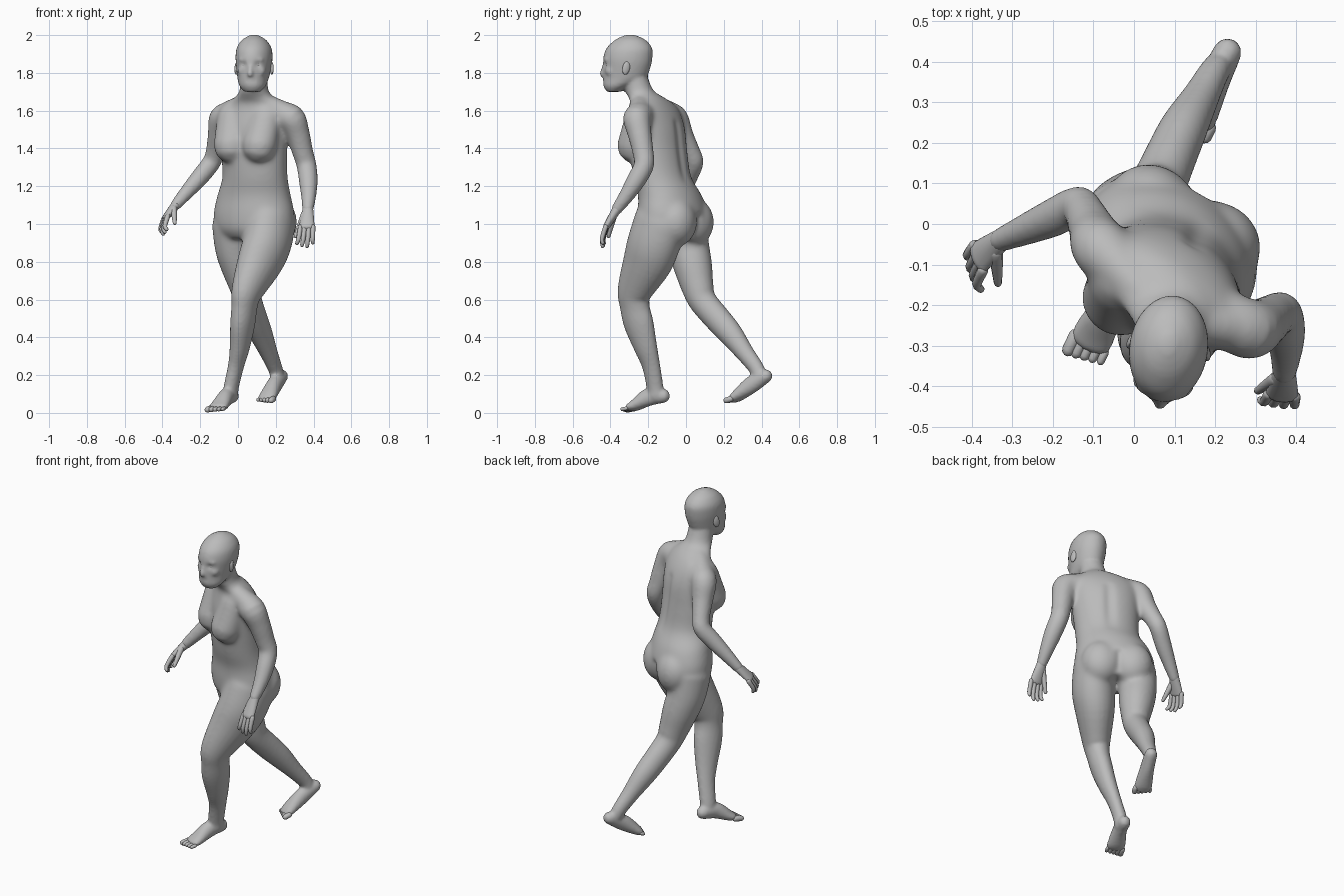
import bpy, bmesh, math
from mathutils import Vector, Matrix

if "Cube" in bpy.data.objects:
    bpy.data.objects.remove(bpy.data.objects["Cube"])

GREY = (0.5, 0.5, 0.5, 1)
skin = bpy.data.materials.new("plain_grey")
skin.use_nodes = True
skin.diffuse_color = GREY
bsdf = skin.node_tree.nodes["Principled BSDF"]
bsdf.inputs["Base Color"].default_value = GREY
bsdf.inputs["Roughness"].default_value = 0.7

# The trunk and limbs are turned to one side; the head looks nearly ahead
YAW = Matrix.Rotation(math.radians(-30), 3, 'Z')
HEAD_YAW = Matrix.Rotation(math.radians(-9), 3, 'Z')
LEFT, FRONT = YAW @ Vector((1, 0, 0)), YAW @ Vector((0, -1, 0))
HEAD_LEFT = HEAD_YAW @ Vector((1, 0, 0))
HEAD_FRONT = HEAD_YAW @ Vector((0, -1, 0))


def refine(rows, steps):
    """Catmull-Rom subdivision of section rows."""
    out = []
    for i in range(len(rows) - 1):
        p0, p1 = rows[max(i - 1, 0)], rows[i]
        p2, p3 = rows[i + 1], rows[min(i + 2, len(rows) - 1)]
        for k in range(steps):
            t = k / steps
            out.append([b + t * (c - a) / 2
                        + t * t * (a - 2.5 * b + 2 * c - d / 2)
                        + t ** 3 * (1.5 * (b - c) + (d - a) / 2)
                        for a, b, c, d in zip(p0, p1, p2, p3)])
    return out + [list(rows[-1])]


def loft(bm, rows, ref=LEFT, level=False, sides=24, steps=4):
    """Skin ellipses given as (x, y, z, half width[, half depth])."""
    rows = refine([tuple(r) if len(r) == 5 else tuple(r) + (r[3],) for r in rows], steps)
    if not level:
        # round both ends
        for end, nxt in ((0, 1), (-1, -2)):
            p = Vector(rows[end][:3])
            a, b = rows[end][3:]
            t = (p - Vector(rows[nxt][:3])).normalized()
            for d, s in ((0.6, 0.8), (0.95, 0.3)):
                row = list(p + t * min(a, b) * d) + [a * s, b * s]
                rows.insert(0 if end == 0 else len(rows), row)
    pts = [Vector(r[:3]) for r in rows]
    rings = []
    for i, r in enumerate(rows):
        t = pts[min(i + 1, len(pts) - 1)] - pts[max(i - 1, 0)]
        t = Vector((0, 0, 1)) if level else t.normalized()
        s = (ref - t * ref.dot(t)).normalized()
        d = t.cross(s)
        rings.append([bm.verts.new(pts[i] + s * r[3] * math.cos(q) + d * r[4] * math.sin(q))
                      for q in (2 * math.pi * k / sides for k in range(sides))])
    for u, v in zip(rings, rings[1:]):
        for k in range(sides):
            j = (k + 1) % sides
            bm.faces.new((u[k], u[j], v[j], v[k]))
    bm.faces.new(rings[0][::-1])
    bm.faces.new(rings[-1])


def ball(bm, centre, size, rot=YAW):
    m = Matrix.Translation(centre) @ rot.to_4x4() @ Matrix.Diagonal((*size, 1))
    bmesh.ops.create_uvsphere(bm, u_segments=24, v_segments=16, radius=1, matrix=m)


def finish(bm, name):
    bmesh.ops.recalc_face_normals(bm, faces=bm.faces[:])
    me = bpy.data.meshes.new(name)
    bm.to_mesh(me)
    bm.free()
    ob = bpy.data.objects.new(name, me)
    me.materials.append(skin)
    bpy.context.scene.collection.objects.link(ob)
    me.shade_smooth()
    return ob


body = bmesh.new()
# Trunk and neck
loft(body, [(.085, -.07, .92, .17, .12), (.085, -.07, .97, .212, .158),
            (.085, -.07, 1.05, .228, .168), (.085, -.085, 1.15, .207, .155),
            (.09, -.125, 1.25, .182, .142), (.085, -.145, 1.38, .187, .139),
            (.085, -.155, 1.5, .195, .132), (.088, -.165, 1.58, .198, .112),
            (.088, -.18, 1.635, .172, .092), (.087, -.21, 1.67, .112, .087),
            (.085, -.25, 1.71, .076, .076), (.085, -.28, 1.8, .07, .07)], level=True, sides=32)
trunk = Vector((.085, -.15, 1.41))
hips = Vector((.085, -.07, 1.01))
for side in (-1, 1):
    # chest sloping from the collar bone, and seat
    bust = trunk + FRONT * .095 + LEFT * side * .086
    collar = trunk + FRONT * .05 + LEFT * side * .1 + Vector((0, 0, .165))
    loft(body, [(*collar, .085, .075), (*collar.lerp(bust, .6), .092, .083),
                (*bust, .094, .09)])
    ball(body, hips - FRONT * .075 + LEFT * side * .09, (.115, .105, .13))
# Slope from neck to shoulders
for x, y in ((.245, -.25), (-.055, -.085)):
    loft(body, [(.085, -.235, 1.665, .05), (x, y, 1.583, .065)], HEAD_FRONT)
# Forward and trailing legs
loft(body, [(.18, -.13, 1.02, .12, .15), (.155, -.17, .9, .122, .147),
            (.115, -.205, .8, .112, .137), (.05, -.27, .65, .08, .098),
            (.035, -.272, .57, .065, .083), (.025, -.25, .47, .06, .084),
            (.01, -.215, .35, .05, .066), (-.01, -.185, .25, .04, .051),
            (-.035, -.165, .14, .038, .047), (-.04, -.16, .09, .038, .046)])
loft(body, [(-.02, -.01, 1, .117, .122), (-.015, .013, .88, .108, .112),
            (.01, .036, .78, .1, .104), (.04, .063, .66, .08, .086),
            (.057, .09, .59, .07, .075), (.09, .165, .5, .064, .072),
            (.122, .235, .42, .059, .066), (.163, .31, .32, .046, .05),
            (.195, .37, .24, .038, .042), (.208, .387, .2, .036, .04)])
# Feet
loft(body, [(-.03, -.12, .09, .036, .038), (-.06, -.195, .085, .04, .048),
            (-.095, -.265, .042, .052, .032), (-.108, -.293, .03, .052, .022)])
loft(body, [(.23, .423, .195, .036, .036), (.195, .348, .15, .04, .046),
            (.16, .275, .092, .05, .032), (.148, .252, .074, .05, .022)])
# Arms
loft(body, [(.22, -.23, 1.575, .07), (.28, -.258, 1.56, .075), (.315, -.245, 1.48, .064),
            (.342, -.227, 1.38, .056), (.362, -.223, 1.31, .053), (.372, -.265, 1.23, .05),
            (.374, -.315, 1.15, .04), (.37, -.365, 1.08, .03)])
loft(body, [(-.04, -.1, 1.575, .07), (-.082, -.06, 1.56, .073), (-.1, -.02, 1.47, .061),
            (-.12, .025, 1.38, .051), (-.14, .042, 1.325, .05), (-.2, .015, 1.25, .047),
            (-.27, -.015, 1.17, .038), (-.33, -.04, 1.1, .029)])
# Skull, jaw and face
head = Vector((.085, -.31, 1.84))
loft(body, [(.075, -.383, 1.7, .042, .035), (.077, -.362, 1.73, .069, .075),
            (.08, -.327, 1.77, .082, .113), (.084, -.313, 1.83, .092, .126),
            (.085, -.308, 1.88, .097, .131), (.085, -.3, 1.93, .092, .122),
            (.085, -.295, 1.97, .068, .087), (.085, -.295, 1.99, .04, .052),
            (.085, -.295, 2.002, .014, .018)], ref=HEAD_LEFT, level=True, sides=32)


def face(side, forward, up):
    return head + HEAD_LEFT * side + HEAD_FRONT * forward + Vector((0, 0, up))


loft(body, [(*face(0, .12, .01), .011), (*face(0, .131, -.025), .012),
            (*face(0, .136, -.045), .016)], ref=HEAD_LEFT, sides=12)
ball(body, face(0, .108, -.083), (.03, .02, .015), HEAD_YAW)
ball(body, face(0, .098, -.125), (.026, .02, .018), HEAD_YAW)
for side in (-1, 1):
    ball(body, face(side * .046, .082, -.03), (.03, .03, .03), HEAD_YAW)
    ball(body, face(side * .035, .103, .03), (.03, .017, .01), HEAD_YAW)
body = finish(body, "body")

# Fuse the overlapping masses into one skin
bpy.context.view_layer.objects.active = body
fuse = body.modifiers.new("fuse", 'REMESH')
fuse.mode, fuse.voxel_size, fuse.use_smooth_shade = 'VOXEL', .009, True
soften = body.modifiers.new("soften", 'SMOOTH')
soften.factor, soften.iterations = .5, 5
for m in ("fuse", "soften"):
    bpy.ops.object.modifier_apply(modifier=m)

# Blend the trunk further, leaving head, forearms and lower legs crisp
blend = body.vertex_groups.new(name="trunk")
for v in body.data.vertices:
    reach = math.hypot(v.co.x - .085, v.co.y + .12)
    weight = min((v.co.z - .75) / .12, (1.69 - v.co.z) / .06, (.29 - reach) / .05, 1)
    if weight > 0:
        blend.add([v.index], weight, 'REPLACE')
melt = body.modifiers.new("melt", 'SMOOTH')
melt.factor, melt.iterations, melt.vertex_group = .5, 30, "trunk"
bpy.ops.object.modifier_apply(modifier="melt")


def dent(a, b, radius, push):
    """Press a soft groove along the line from a to b."""
    for v in body.data.vertices:
        t = max(0, min(1, (v.co - a).dot(b - a) / max((b - a).length_squared, 1e-9)))
        d = (v.co - a.lerp(b, t)).length
        if d < radius * 3:
            v.co += push * math.exp(-(d / radius) ** 2)


# Eye sockets, mouth line, spine furrow and the cleft of the seat
for side in (-1, 1):
    eye = face(side * .036, .115, .004)
    dent(eye, eye, .016, HEAD_FRONT * -.01)
dent(face(-.02, .12, -.083), face(.02, .12, -.083), .006, HEAD_FRONT * -.004)
dent(trunk - FRONT * .14 + Vector((0, 0, .12)), trunk - FRONT * .14 - Vector((0, 0, .18)),
     .03, FRONT * .012)
dent(hips - FRONT * .165 + Vector((0, 0, .02)), hips - FRONT * .15 - Vector((0, 0, .09)),
     .024, FRONT * .014)
body.data.materials.clear()
body.data.materials.append(skin)
body.data.shade_smooth()

# Eyes and ears
for side, name in ((-1, "right"), (1, "left")):
    bm = bmesh.new()
    ball(bm, face(side * .036, .099, .003), (.015, .01, .008), HEAD_YAW)
    finish(bm, name + "_eye")
    bm = bmesh.new()
    tilt = HEAD_YAW @ Matrix.Rotation(side * .35, 3, 'Z') @ Matrix.Rotation(-.2, 3, 'X')
    ball(bm, face(side * .093, -.008, -.014), (.01, .02, .036), tilt)
    finish(bm, name + "_ear")


def hand(name, wrist, knuckle, tip, spread, thumb):
    """Flat palm, four curled fingers and a thumb."""
    wrist, knuckle, tip, spread, thumb = map(Vector, (wrist, knuckle, tip, spread, thumb))
    spread.normalize()
    bm = bmesh.new()
    mid = wrist.lerp(knuckle, .55)
    loft(bm, [(*wrist, .028, .025), (*mid, .036, .021), (*knuckle, .041, .017)], spread, sides=16)
    bow = (knuckle - wrist).normalized()
    for k in range(4):
        base = knuckle + spread * (k - 1.5) * .022
        reach = (.82, 1, .95, .85)[k]
        end = base + (tip - knuckle) * reach + spread * (k - 1.5) * .006
        bend = base.lerp(end, .5) + bow * .022
        loft(bm, [(*base, .0135), (*bend, .012), (*end, .0095)], spread, sides=10, steps=3)
    root = wrist.lerp(knuckle, .3) + spread * .018
    loft(bm, [(*root, .018), (*root.lerp(thumb, .55), .014), (*thumb, .01)],
         bow.cross(spread), sides=10, steps=3)
    finish(bm, name)


hand("left_hand", (.37, -.365, 1.08), (.364, -.422, .985), (.352, -.44, .882),
     (-1, .1, 0), (.305, -.41, .935))
hand("right_hand", (-.33, -.04, 1.1), (-.382, -.083, 1.035), (-.392, -.128, .95),
     (.3, -.9, .2), (-.335, -.145, 1.005))


def toes(name, ball_of_foot, ahead):
    bm = bmesh.new()
    ball_of_foot, ahead = Vector(ball_of_foot), Vector(ahead)
    for k in range(5):
        base = ball_of_foot + LEFT * (k - 2) * .021
        # big toe sits on the inner side
        inner = k if name.startswith("right") else 4 - k
        r = .010 + inner * .0015
        loft(bm, [(*base, r), (*(base + ahead * (.6 + inner * .1)), r)], sides=10, steps=2)
    finish(bm, name)


toes("left_toes", (-.108, -.295, .024), (-.017, -.036, -.007))
toes("right_toes", (.15, .257, .074), (-.011, -.022, -.008))
